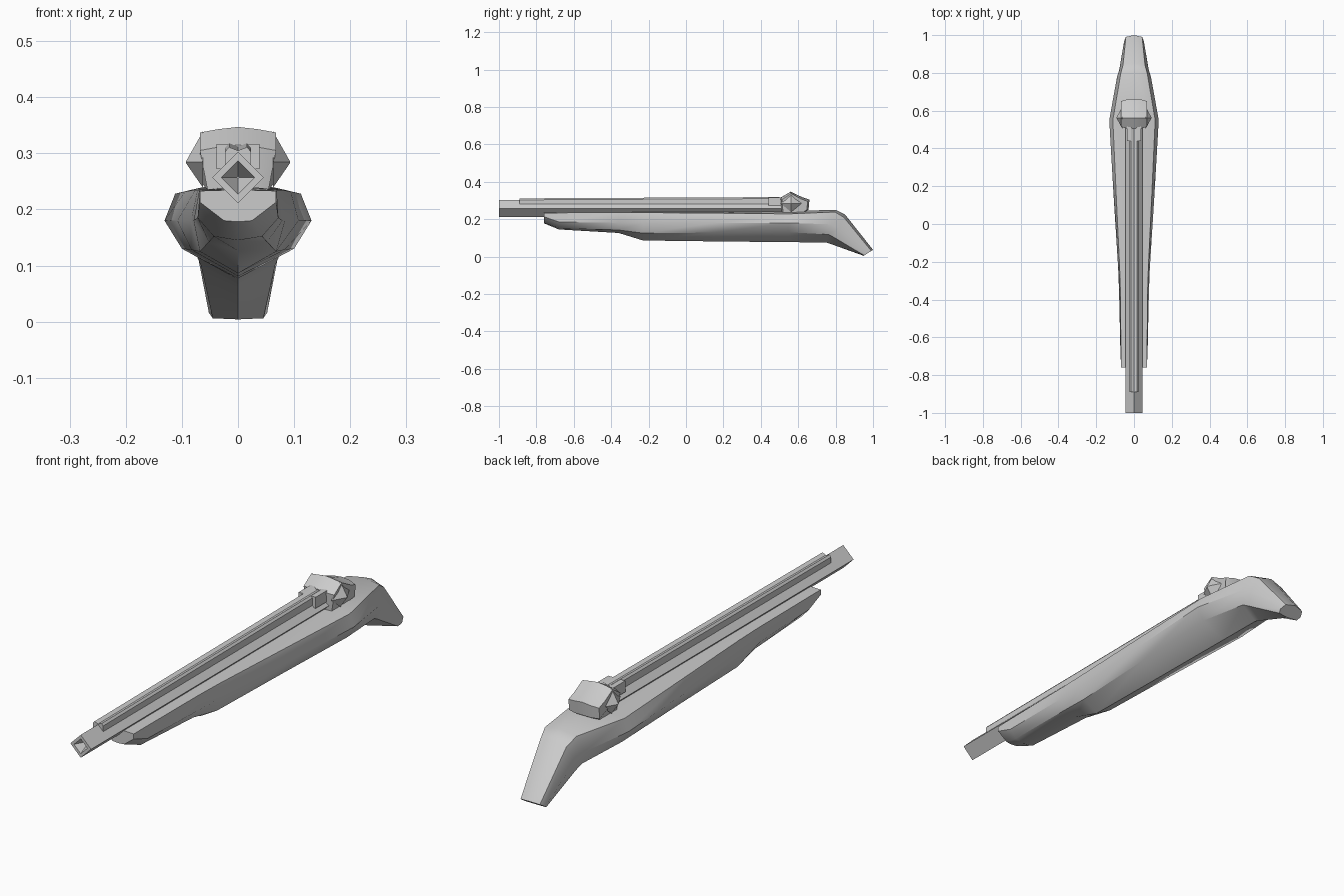
import bpy, bmesh, math

old = bpy.data.objects.get("Cube")
if old:
    bpy.data.objects.remove(old, do_unlink=True)

grey = bpy.data.materials.new("plain grey")
grey.use_nodes = True
grey.diffuse_color = (0.6, 0.6, 0.6, 1)
grey.node_tree.nodes["Principled BSDF"].inputs["Base Color"].default_value = (0.6, 0.6, 0.6, 1)


def finish(name, bm, smooth=None):
    bmesh.ops.recalc_face_normals(bm, faces=bm.faces)
    mesh = bpy.data.meshes.new(name)
    bm.to_mesh(mesh)
    bm.free()
    mesh.materials.append(grey)
    ob = bpy.data.objects.new(name, mesh)
    bpy.context.collection.objects.link(ob)
    if smooth:
        bpy.ops.object.select_all(action='DESELECT')
        ob.select_set(True)
        bpy.context.view_layer.objects.active = ob
        bpy.ops.object.shade_smooth_by_angle(angle=math.radians(smooth))
    return ob


def loft(rings, cap_last=True):
    """Skin a list of equal-length point rings and close the ends."""
    bm = bmesh.new()
    loops = [[bm.verts.new(p) for p in ring] for ring in rings]
    for a, b in zip(loops, loops[1:]):
        for i in range(len(a)):
            j = (i + 1) % len(a)
            bm.faces.new((a[i], a[j], b[j], b[i]))
    bm.faces.new(loops[0])
    if cap_last:
        bm.faces.new(loops[-1])
    return bm


def body_ring(y_low, y_top, keel, lower, wide, shoulder, top):
    """Symmetric keeled section, leaning from y_low to y_top."""
    half = [lower, wide, shoulder]
    pts = [(0, keel)] + half + [(0, top)] + [(-x, z) for x, z in reversed(half)]
    return [(x, y_low + (y_top - y_low) * (z - keel) / (top - keel), z) for x, z in pts]


# Stock and fore-end in one long keeled body
stations = [
    (-.76, -.76, .178, (.025, .18), (.068, .213), (.068, .233), .235),
    (-.68, -.68, .145, (.043, .152), (.072, .185), (.069, .234), .236),
    (-.36, -.36, .126, (.052, .142), (.079, .18), (.072, .235), .237),
    (-.23, -.23, .086, (.068, .125), (.084, .18), (.076, .235), .238),
    (.15, .15, .081, (.083, .128), (.108, .18), (.094, .232), .24),
    (.55, .55, .077, (.1, .13), (.131, .18), (.112, .228), .243),
    (.75, .8, .075, (.074, .118), (.09, .172), (.07, .238), .25),
    (.78, .85, .065, (.066, .1), (.078, .15), (.058, .21), .225),
    (.95, 1.0, .004, (.045, .006), (.052, .016), (.043, .03), .036),
]
finish("stock_body", loft([body_ring(*s) for s in stations]), 35)

# Diamond barrel with a recessed muzzle
Z = .257


def diamond(r, y):
    return [(r, y, Z), (0, y, Z + r), (-r, y, Z), (0, y, Z - r)]


finish("barrel", loft([diamond(.046, .55), diamond(.046, -1), diamond(.03, -1), diamond(.002, -.95)]))


# Grooved rail resting on the barrel
def rail_ring(y, top):
    return [(-.023, y, .27), (.023, y, .27), (.023, y, top - .008), (.016, y, top),
            (0, y, top - .006), (-.016, y, top), (-.023, y, top - .008)]


finish("top_rail", loft([rail_ring(-.89, .311), rail_ring(.5, .318)]))

# Bracket between rail and cap
finish("rail_bracket", loft([
    [(x, y, z) for x, z in ((-.038, .272), (.038, .272), (.038, .317),
                            (.015, .317), (0, .309), (-.015, .317), (-.038, .317))]
    for y in (.44, .53)]))

# Crowned cap over the breech
profile = [(.51, .235), (.505, .315), (.56, .347), (.62, .318), (.66, .305), (.655, .25), (.63, .235)]


def cap_ring(x, inset, drop):
    return [(x * (1 if z > .24 else .8), .58 + (y - .58) * inset, z - (drop if z > .3 else 0))
            for y, z in profile]


finish("breech_cap", loft([cap_ring(-.068, .88, .01), cap_ring(-.035, 1, .004), cap_ring(0, 1, 0),
                           cap_ring(.035, 1, .004), cap_ring(.068, .88, .01)]), 25)

# Pyramid studs on both sides of the cap
for side, name in ((1, "left_stud"), (-1, "right_stud")):
    base = [(.062, .505, .285), (.062, .562, .34), (.062, .62, .285), (.062, .562, .238)]
    tip = [(.093, .5625 + .001 * math.cos(a), .284 + .001 * math.sin(a))
           for a in (math.pi, math.pi / 2, 0, -math.pi / 2)]
    finish(name, loft([[(side * x, y, z) for x, y, z in ring] for ring in (base, tip)]))
